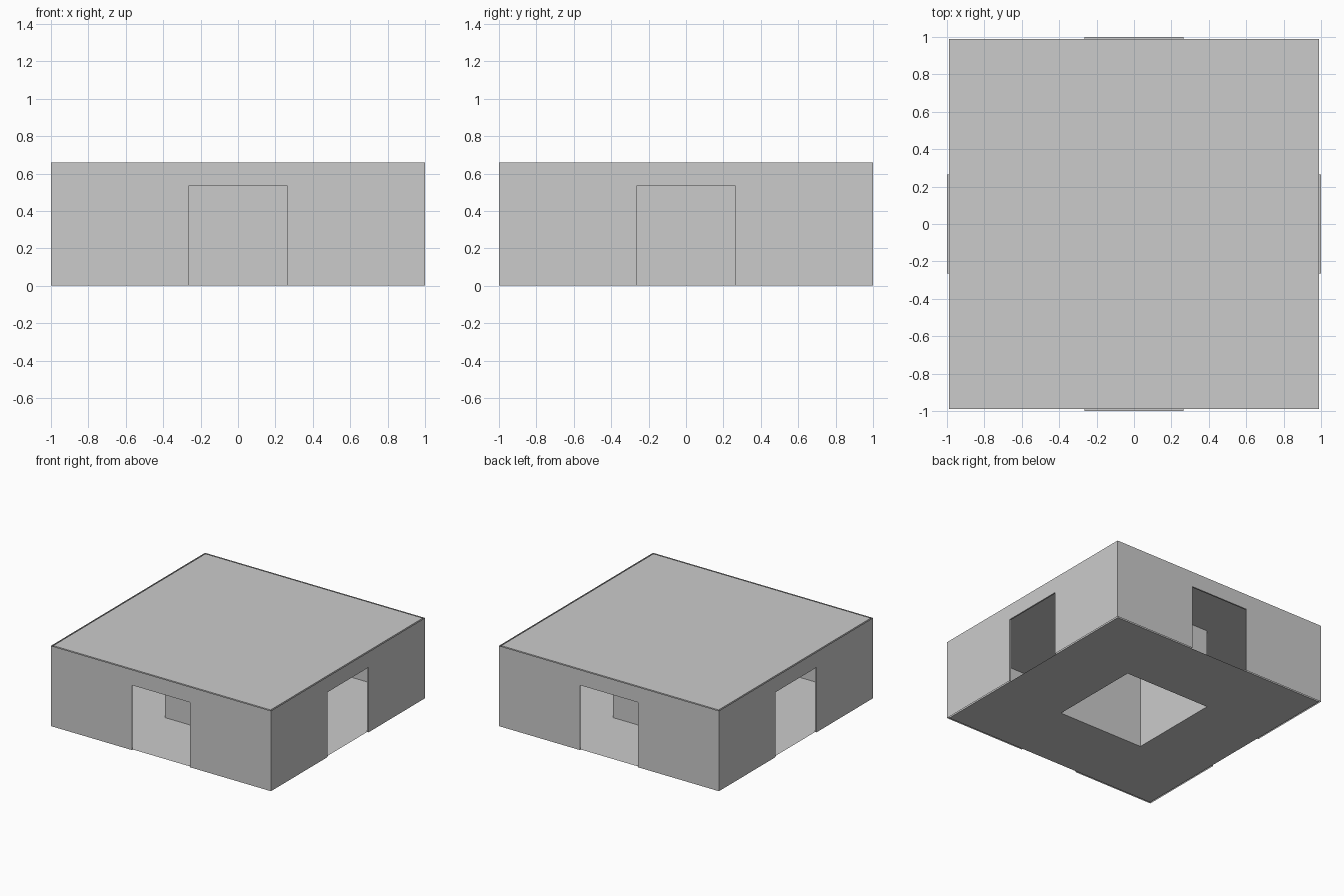
import bpy
from math import cos, sin, pi

if "Cube" in bpy.data.objects:
    bpy.data.objects.remove(bpy.data.objects["Cube"])

R, I = 1.0, 0.988          # outer and inner wall distance from centre
H = 0.66                   # wall height
DW, DH = 0.265, 0.533      # door half width and height
P = 0.39                   # half width of the hollow central pillar


def make(name, verts, faces):
    mesh = bpy.data.meshes.new(name)
    mesh.from_pydata(verts, [], faces)
    mesh.update()
    obj = bpy.data.objects.new(name, mesh)
    bpy.context.collection.objects.link(obj)
    return obj


def turn(verts, k):
    a = k * pi / 2
    return [(x * cos(a) - y * sin(a), x * sin(a) + y * cos(a), z) for x, y, z in verts]


def wall_sheet(d):
    """Front-facing wall sheet at distance d with a door notch."""
    pts = [(-d, 0), (-DW, 0), (-DW, DH), (-DW, H), (-d, H),
           (DW, 0), (d, 0), (d, H), (DW, H), (DW, DH)]
    return [(x, -d, z) for x, z in pts]


SHEET = [(0, 1, 2, 3, 4), (5, 6, 7, 8, 9), (2, 9, 8, 3)]
FLIPPED = [f[::-1] for f in SHEET]
LOOP = [(-DW, 0), (-DW, DH), (DW, DH), (DW, 0)]

for k, side in enumerate(("front", "right", "back", "left")):
    # Outer and inner wall skins
    make(side + "_outer_wall", turn(wall_sheet(R), k), SHEET)
    make(side + "_inner_wall", turn(wall_sheet(I), k), FLIPPED)
    # Thin door frame joining the two skins
    frame = [(x, -d, z) for d in (R, I) for x, z in LOOP]
    make(side + "_door_frame", turn(frame, k),
         [(i, i + 1, i + 5, i + 4) for i in range(3)])
    # One side of the central pillar
    make(side + "_pillar_side",
         turn([(-P, -P, 0), (P, -P, 0), (P, -P, H), (-P, -P, H)], k), [(0, 1, 2, 3)])

# Flat roof
CORNERS = [(-1, -1), (1, -1), (1, 1), (-1, 1)]
make("roof", [(x * I, y * I, H) for x, y in CORNERS], [(0, 1, 2, 3)])

# Floor ring, open under the pillar
make("floor", [(x * s, y * s, 0) for s in (I, P) for x, y in CORNERS],
     [(i, (i + 1) % 4, (i + 1) % 4 + 4, i + 4) for i in range(4)])
